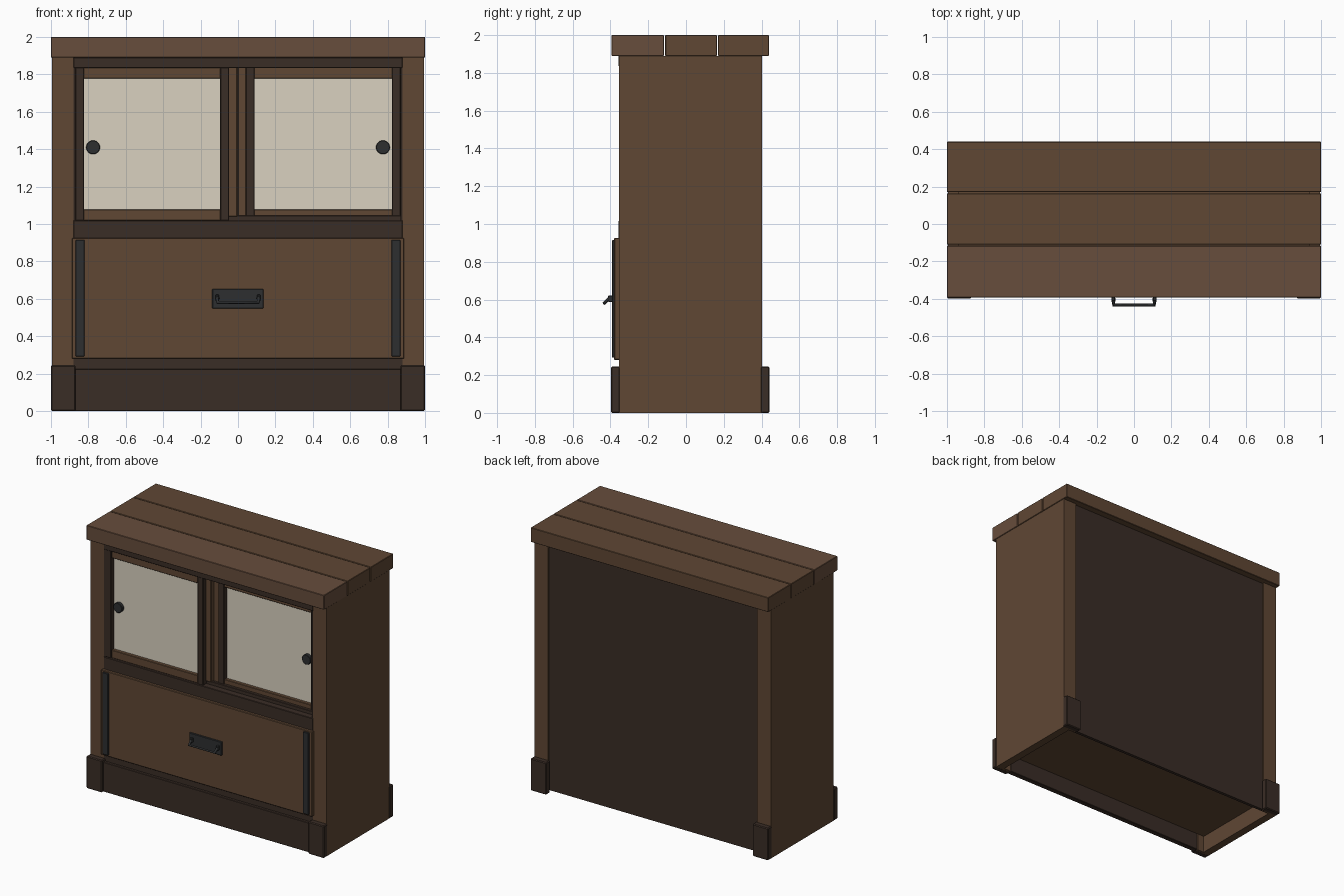
import bpy
import math

if "Cube" in bpy.data.objects:
    bpy.data.objects.remove(bpy.data.objects["Cube"])


def material(name, r, g, b):
    m = bpy.data.materials.new(name)
    m.diffuse_color = (r, g, b, 1)
    m.use_nodes = True
    m.node_tree.nodes["Principled BSDF"].inputs["Base Color"].default_value = m.diffuse_color
    return m


WOOD = material("brown_wood", 0.115, 0.063, 0.034)
TOP = material("top_wood", 0.135, 0.075, 0.045)
DARK = material("dark_wood", 0.042, 0.026, 0.019)
PAPER = material("cream_panel", 0.70, 0.64, 0.53)
IRON = material("black_iron", 0.026, 0.028, 0.03)


def finish(ob, name, mat, bevel=0.0):
    ob.name = name
    ob.data.materials.append(mat)
    if bevel:
        b = ob.modifiers.new("bevel", "BEVEL")
        b.width = bevel
        b.segments = 1
    return ob


def box(name, x, y, z, mat, bevel=0.003):
    """Box from (min, max) pairs on each axis."""
    bpy.ops.mesh.primitive_cube_add(
        size=1, location=[(a + b) / 2 for a, b in (x, y, z)])
    ob = bpy.context.object
    ob.scale = [b - a for a, b in (x, y, z)]
    bpy.ops.object.transform_apply(location=False, rotation=False, scale=True)
    return finish(ob, name, mat, bevel)


def pair(name, x, y, z, mat, bevel=0.003):
    """The same box on the right and mirrored on the left."""
    box(name + "_right", x, y, z, mat, bevel)
    box(name + "_left", (-x[1], -x[0]), y, z, mat, bevel)


# Three-plank top
for i, y in enumerate([(-0.394, -0.116), (-0.110, 0.164), (0.170, 0.440)]):
    box(f"top_plank_{i + 1}", (-1, 1), y, (1.89, 2.0), TOP if i == 0 else WOOD, 0.003)

# Sides, thin corner posts and feet
pair("side_panel", (0.935, 0.995), (-0.335, 0.385), (0, 1.89), WOOD, 0)
pair("front_post", (0.88, 0.995), (-0.355, -0.335), (0, 1.89), WOOD, 0)
pair("back_post", (0.88, 0.995), (0.385, 0.402), (0, 1.89), WOOD, 0)
pair("front_foot", (0.868, 1), (-0.397, -0.35), (0, 0.245), DARK, 0.006)
pair("back_foot", (0.868, 1), (0.395, 0.442), (0, 0.245), DARK, 0.006)

# Back, floor and shelf
box("back_panel", (-0.935, 0.935), (0.365, 0.388), (0.015, 1.89), DARK, 0)
box("floor_panel", (-0.935, 0.935), (-0.34, 0.365), (0.13, 0.165), WOOD, 0)
box("middle_shelf", (-0.935, 0.935), (-0.3, 0.365), (0.955, 0.99), WOOD, 0)

# Base board and fixed front rails
box("base_board", (-0.875, 0.875), (-0.375, -0.335), (0, 0.225), DARK)
box("drawer_rail", (-0.885, 0.885), (-0.354, -0.31), (0.222, 0.285), DARK)
box("middle_rail", (-0.88, 0.88), (-0.358, -0.25), (0.92, 1.018), DARK)
box("door_track", (-0.88, 0.88), (-0.31, -0.24), (1.015, 1.045), DARK)
box("upper_rail", (-0.88, 0.88), (-0.358, -0.25), (1.835, 1.89), DARK)
pair("opening_jamb", (0.868, 0.885), (-0.352, -0.25), (1.015, 1.84), DARK)


# Two sliding doors with set-back cream panels and round pulls
def door(side, x0, x1, y, z0, pull_x):
    box(side + "_door_outer_stile", (x0, x0 + 0.047), (y, y + 0.05), (z0, 1.837), DARK)
    box(side + "_door_inner_stile", (x1 - 0.047, x1), (y, y + 0.05), (z0, 1.837), DARK)
    inner = (x0 + 0.044, x1 - 0.044)
    box(side + "_door_top_rail", inner, (y + 0.010, y + 0.048), (1.778, 1.837), WOOD)
    box(side + "_door_bottom_rail", inner, (y + 0.010, y + 0.048), (1.018, 1.078), WOOD)
    box(side + "_door_panel", inner, (y + 0.036, y + 0.046), (1.07, 1.785), PAPER, 0)
    bpy.ops.mesh.primitive_cylinder_add(
        vertices=24, radius=0.037, depth=0.028, location=(pull_x, y + 0.024, 1.41),
        rotation=(math.pi / 2, 0, 0))
    finish(bpy.context.object, side + "_door_pull", IRON, 0.003)
    bpy.ops.object.shade_smooth_by_angle()


door("left", -0.87, -0.048, -0.352, 1.018, -0.775)
door("right", 0.042, 0.87, -0.298, 1.04, 0.775)

# Centre divider
box("centre_post_left", (-0.05, -0.004), (-0.318, -0.25), (1.04, 1.84), WOOD)
box("centre_post_right", (0.0, 0.043), (-0.29, -0.25), (1.04, 1.84), WOOD)

# Wide drawer with iron straps
box("drawer_front", (-0.888, 0.888), (-0.38, -0.345), (0.28, 0.926), WOOD, 0.004)
pair("drawer_strap", (0.82, 0.868), (-0.391, -0.375), (0.292, 0.915), IRON)

# Handle plate, mounts and hanging bail
box("handle_plate", (-0.138, 0.136), (-0.392, -0.378), (0.548, 0.652), IRON)
pair("handle_mount", (0.102, 0.12), (-0.412, -0.385), (0.588, 0.622), IRON)
path = [(-0.11, -0.395, 0.606), (-0.11, -0.410, 0.604), (-0.108, -0.433, 0.580),
        (0.108, -0.433, 0.580), (0.11, -0.410, 0.604), (0.11, -0.395, 0.606)]
curve = bpy.data.curves.new("handle_bail", "CURVE")
curve.dimensions = "3D"
curve.bevel_depth = 0.010
curve.bevel_resolution = 1
curve.use_fill_caps = True
line = curve.splines.new("POLY")
line.points.add(len(path) - 1)
for p, co in zip(line.points, path):
    p.co = (*co, 1)
bail = bpy.data.objects.new("handle_bail", curve)
bpy.context.collection.objects.link(bail)
finish(bail, "handle_bail", IRON)
